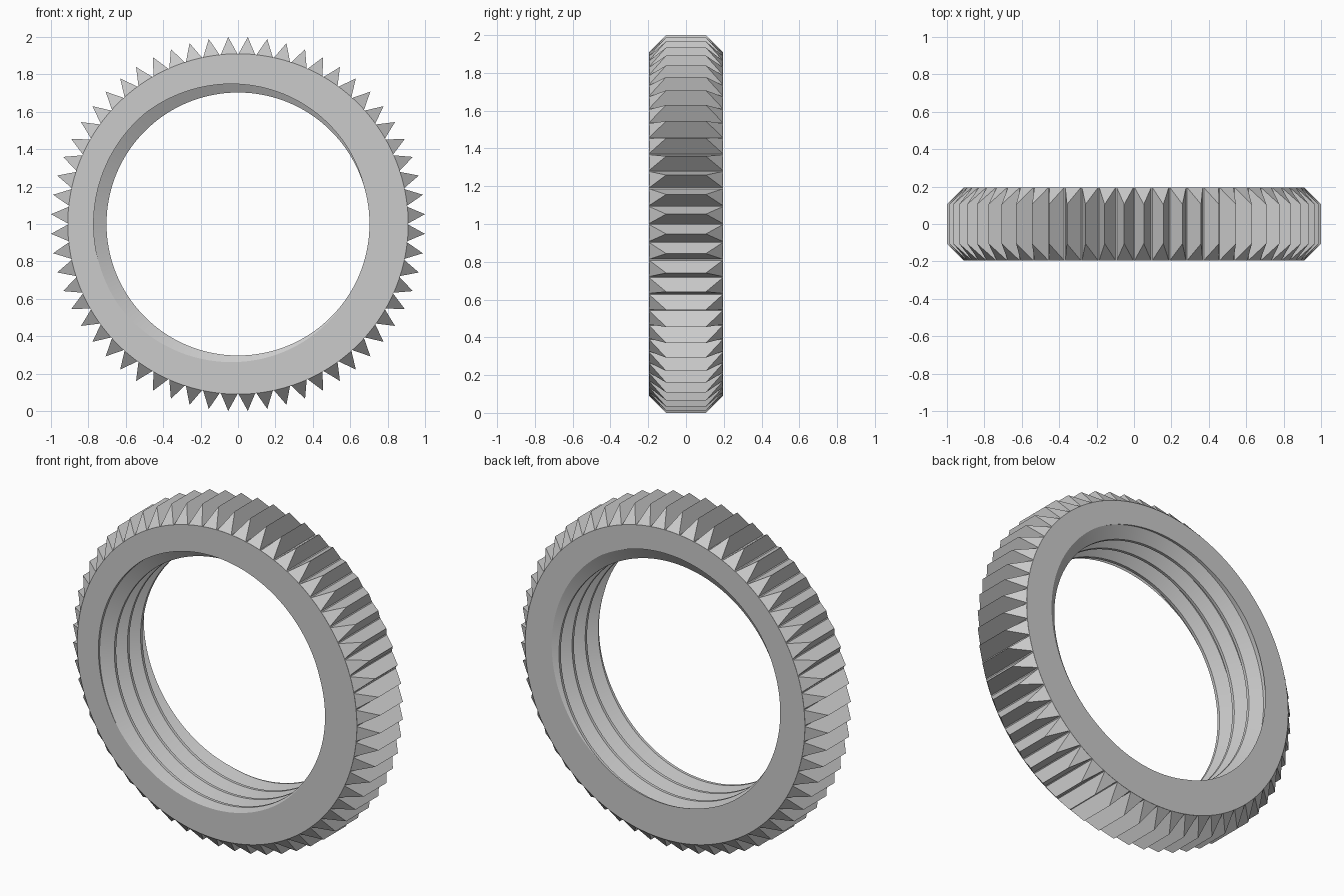
import bpy, bmesh
from math import radians, cos, sin, pi

if "Cube" in bpy.data.objects:
    bpy.data.objects.remove(bpy.data.objects["Cube"], do_unlink=True)

HALF = 0.195          # half the ring's thickness
OUTER = 0.91          # smooth rim radius
CREST, ROOT = 0.703, 0.772
PITCH = 2 * HALF / 3.2
SEGS = 180
TEETH = 60

metal = bpy.data.materials.new("plain_grey")
metal.use_nodes = True
GREY = (0.6, 0.6, 0.6, 1)
metal.diffuse_color = GREY
metal.node_tree.nodes["Principled BSDF"].inputs["Base Color"].default_value = GREY


def polar(r, angle, y):
    return (r * cos(angle), y, 1 + r * sin(angle))


def finish(bm, name):
    bmesh.ops.recalc_face_normals(bm, faces=bm.faces[:])
    mesh = bpy.data.meshes.new(name)
    bm.to_mesh(mesh)
    bm.free()
    mesh.materials.append(metal)
    obj = bpy.data.objects.new(name, mesh)
    bpy.context.collection.objects.link(obj)
    return obj


# Internal right-handed thread: a profile swept along a helix past both ends
bm = bmesh.new()
profile = [(-0.429, CREST), (-0.118, ROOT), (0.118, ROOT), (0.429, CREST), (0.571, CREST)]
start = radians(172)
previous = None
for i in range(-2 * SEGS, 6 * SEGS + 1):
    turn = i / SEGS
    angle = start - 2 * pi * turn
    row = [bm.verts.new(polar(r, angle, -HALF + PITCH * (turn + offset)))
           for offset, r in profile]
    if previous:
        for j in range(len(row) - 1):
            bm.faces.new((previous[j], row[j], row[j + 1], previous[j + 1]))
    previous = row
bmesh.ops.remove_doubles(bm, verts=bm.verts[:], dist=0.00002)

# Trim the thread flush with both end faces
for side in (-1, 1):
    bmesh.ops.bisect_plane(bm, geom=bm.verts[:] + bm.edges[:] + bm.faces[:],
                           plane_co=(0, side * HALF, 0), plane_no=(0, side, 0),
                           clear_outer=True)

# Outer wall
rims = [[bm.verts.new(polar(OUTER, 2 * pi * i / SEGS, y)) for i in range(SEGS)]
        for y in (-HALF, HALF)]
for i in range(SEGS):
    k = (i + 1) % SEGS
    bm.faces.new((rims[0][i], rims[0][k], rims[1][k], rims[1][i]))

# Flat end faces between the rim and the thread
for side in (-1, 1):
    loops = [e for e in bm.edges if e.is_boundary
             and all(abs(v.co.y - side * HALF) < 0.0001 for v in e.verts)]
    bmesh.ops.triangle_fill(bm, use_beauty=True, use_dissolve=False,
                            edges=loops, normal=(0, side, 0))
ring = finish(bm, "threaded_ring")
bpy.ops.object.select_all(action="DESELECT")
ring.select_set(True)
bpy.context.view_layer.objects.active = ring
bpy.ops.object.shade_smooth_by_angle(angle=radians(25))

# Grip teeth: wedges with sloping ends, spaced evenly round the rim
bm = bmesh.new()
half_width = radians(2.8)
for t in range(TEETH):
    mid = 2 * pi * (t + 0.5) / TEETH
    a, b, c, d = [bm.verts.new(polar(OUTER, mid + s * half_width, y))
                  for s, y in ((-1, -HALF), (1, -HALF), (1, HALF), (-1, HALF))]
    front, back = [bm.verts.new(polar(1.001, mid, y)) for y in (-0.105, 0.105)]
    for face in ((a, b, front), (c, d, back), (b, c, back, front),
                 (d, a, front, back), (a, d, c, b)):
        bm.faces.new(face)
finish(bm, "grip_teeth")
